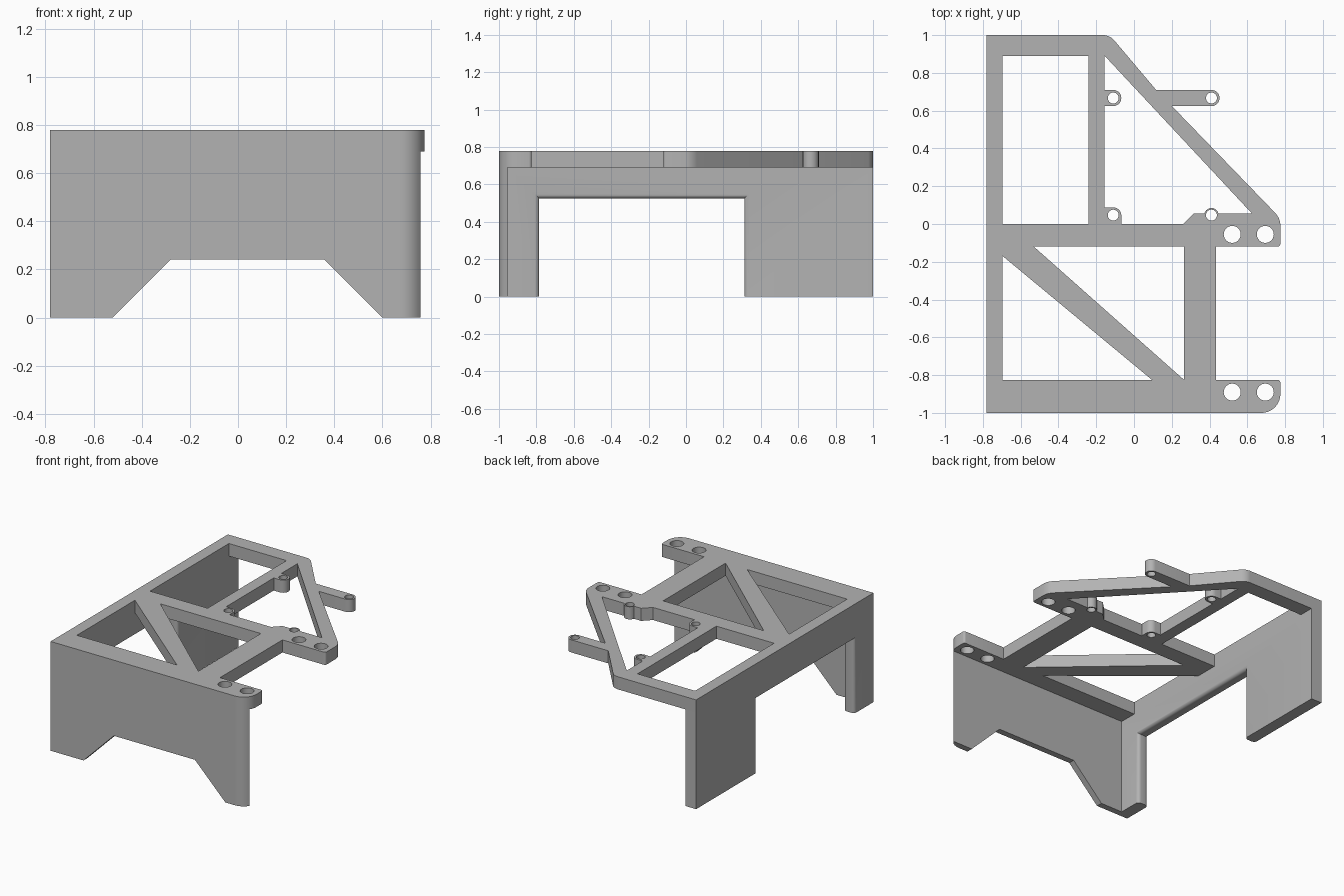
import bpy, bmesh
from math import sin, cos, pi, radians

if "Cube" in bpy.data.objects:
    bpy.data.objects.remove(bpy.data.objects["Cube"])

TOP, UNDER = 0.78, 0.69      # deck top and underside
LEFT, RIGHT = -0.78, 0.775
INNER = -0.695               # inside of the side wall

grey = bpy.data.materials.new("plain grey")
grey.diffuse_color = (0.45, 0.45, 0.45, 1)
grey.use_nodes = True
grey.node_tree.nodes["Principled BSDF"].inputs["Base Color"].default_value = grey.diffuse_color


def arc(cx, cy, r, start, end, steps=10):
    """Points on an arc, angles in degrees."""
    angles = [radians(start + (end - start) * i / steps) for i in range(steps + 1)]
    return [(cx + r * cos(a), cy + r * sin(a)) for a in angles]


def circle(cx, cy, r):
    return arc(cx, cy, r, 0, 360, 24)[:-1]


def finish(obj):
    obj.data.materials.clear()
    obj.data.materials.append(grey)
    bpy.ops.object.select_all(action='DESELECT')
    obj.select_set(True)
    bpy.context.view_layer.objects.active = obj
    bpy.ops.object.shade_smooth_by_angle(angle=radians(35))


def flat_plate(name, loops, low, high):
    """Extrude an outline with holes between two heights."""
    curve = bpy.data.curves.new(name, 'CURVE')
    curve.dimensions, curve.fill_mode = '2D', 'BOTH'
    curve.extrude = (high - low) / 2
    for loop in loops:
        spline = curve.splines.new('POLY')
        spline.points.add(len(loop) - 1)
        for point, (x, y) in zip(spline.points, loop):
            point.co = (x, y, 0, 1)
        spline.use_cyclic_u = True
    temp = bpy.data.objects.new(name + " outline", curve)
    bpy.context.collection.objects.link(temp)
    mesh = bpy.data.meshes.new_from_object(temp.evaluated_get(bpy.context.evaluated_depsgraph_get()))
    bpy.data.objects.remove(temp)
    bm = bmesh.new()
    bm.from_mesh(mesh)
    bmesh.ops.remove_doubles(bm, verts=bm.verts, dist=0.0005)
    bmesh.ops.translate(bm, verts=bm.verts, vec=(0, 0, (low + high) / 2))
    bmesh.ops.recalc_face_normals(bm, faces=bm.faces)
    bm.to_mesh(mesh)
    bm.free()
    obj = bpy.data.objects.new(name, mesh)
    bpy.context.collection.objects.link(obj)
    return obj


def prism(name, base, offset, round_edges=None):
    """Extrude a 3D polygon along an offset, optionally rounding edges."""
    bm = bmesh.new()
    face = bm.faces.new([bm.verts.new(p) for p in base])
    new = bmesh.ops.extrude_face_region(bm, geom=[face])["geom"]
    bmesh.ops.translate(bm, verts=[v for v in new if isinstance(v, bmesh.types.BMVert)], vec=offset)
    if not face.is_valid or len(bm.faces) == len(base) + 1:
        bmesh.ops.holes_fill(bm, edges=bm.edges)
    bmesh.ops.recalc_face_normals(bm, faces=bm.faces)
    if round_edges:
        edges = [e for e in bm.edges if round_edges(e)]
        bmesh.ops.bevel(bm, geom=edges, offset=0.025, segments=5, profile=0.5, affect='EDGES')
    mesh = bpy.data.meshes.new(name)
    bm.to_mesh(mesh)
    bm.free()
    obj = bpy.data.objects.new(name, mesh)
    bpy.context.collection.objects.link(obj)
    return obj


# Deck outline: front tab, rear tab, bracing strut with arm, back bar
front_corner = arc(0.675, -0.9, 0.1, -90, 0)
outline = ([(LEFT, -1)] + front_corner
           + arc(0.76, -0.84, 0.015, 0, 90, 4)
           + [(0.435, -0.825), (0.435, -0.12)]
           + arc(0.76, -0.105, 0.015, -90, 0, 4)
           + arc(0.675, -0.01, 0.1, 0, 43)
           + [(0.2, 0.625)]
           + arc(0.41, 0.667, 0.043, -90, 90)
           + [(0.117, 0.71)]
           + arc(-0.165, 0.92, 0.08, 43, 90)
           + [(LEFT, 1)])

# Openings in the deck
rear_window = [(INNER, 0), (-0.24, 0), (-0.24, 0.89), (INNER, 0.89)]
lower_triangle = [(INNER, -0.17), (INNER, -0.825), (0.095, -0.825)]
upper_triangle = [(-0.53, -0.12), (0.265, -0.825), (0.265, -0.12)]
strut_window = ([(-0.155, 0.89), (-0.155, 0.71)]
                + arc(-0.11, 0.667, 0.043, 90, -90)
                + [(-0.155, 0.625), (-0.155, 0.088)]
                + arc(-0.11, 0.045, 0.043, 90, 0)
                + [(-0.067, 0), (0.26, 0), (0.315, 0.055)]
                + arc(0.41, 0.047, 0.038, 168, 12)
                + [(0.625, 0.055)])
bolt_holes = [circle(x, y, 0.045) for x in (0.52, 0.695) for y in (-0.055, -0.89)]
screw_holes = [circle(x, y, 0.029) for x in (-0.11, 0.41) for y in (0.047, 0.667)]
finish(flat_plate("deck", [outline, rear_window, lower_triangle, upper_triangle, strut_window]
                  + bolt_holes + screw_holes, UNDER, TOP))

# Front wall: follows the rounded deck corner, with a tapered notch below
plan = [(LEFT, -1)] + [p for p in front_corner if p[1] < -0.957] + [(0.759, -0.955), (LEFT, -0.955)]
front_wall = flat_plate("front_wall", [plan], 0, UNDER)
notch = prism("notch_cutter", [(x, -1.2, z) for x, z in
                               [(-0.54, -0.02), (-0.28, 0.24), (0.36, 0.24), (0.62, -0.02)]], (0, 0.5, 0))
notch.hide_render = True
cut = front_wall.modifiers.new("notch", 'BOOLEAN')
cut.operation, cut.solver, cut.object = 'DIFFERENCE', 'EXACT', notch
bpy.context.view_layer.objects.active = front_wall
bpy.ops.object.modifier_apply(modifier=cut.name)
bpy.data.objects.remove(notch)
finish(front_wall)


# Side wall: two legs around an opening with rounded edges
def opening_edge(edge):
    a, b = (v.co for v in edge.verts)
    inside = all(-0.8 < p.y < 0.32 and p.z < 0.6 for p in (a, b))
    return inside and abs(a.x - b.x) < 0.001 and (a - b).length > 0.1


side = [(-0.955, 0), (-0.785, 0), (-0.785, 0.525), (0.312, 0.525),
        (0.312, 0), (1, 0), (1, UNDER), (-0.955, UNDER)]
finish(prism("side_wall", [(LEFT, y, z) for y, z in side], (INNER - LEFT, 0, 0), opening_edge))
